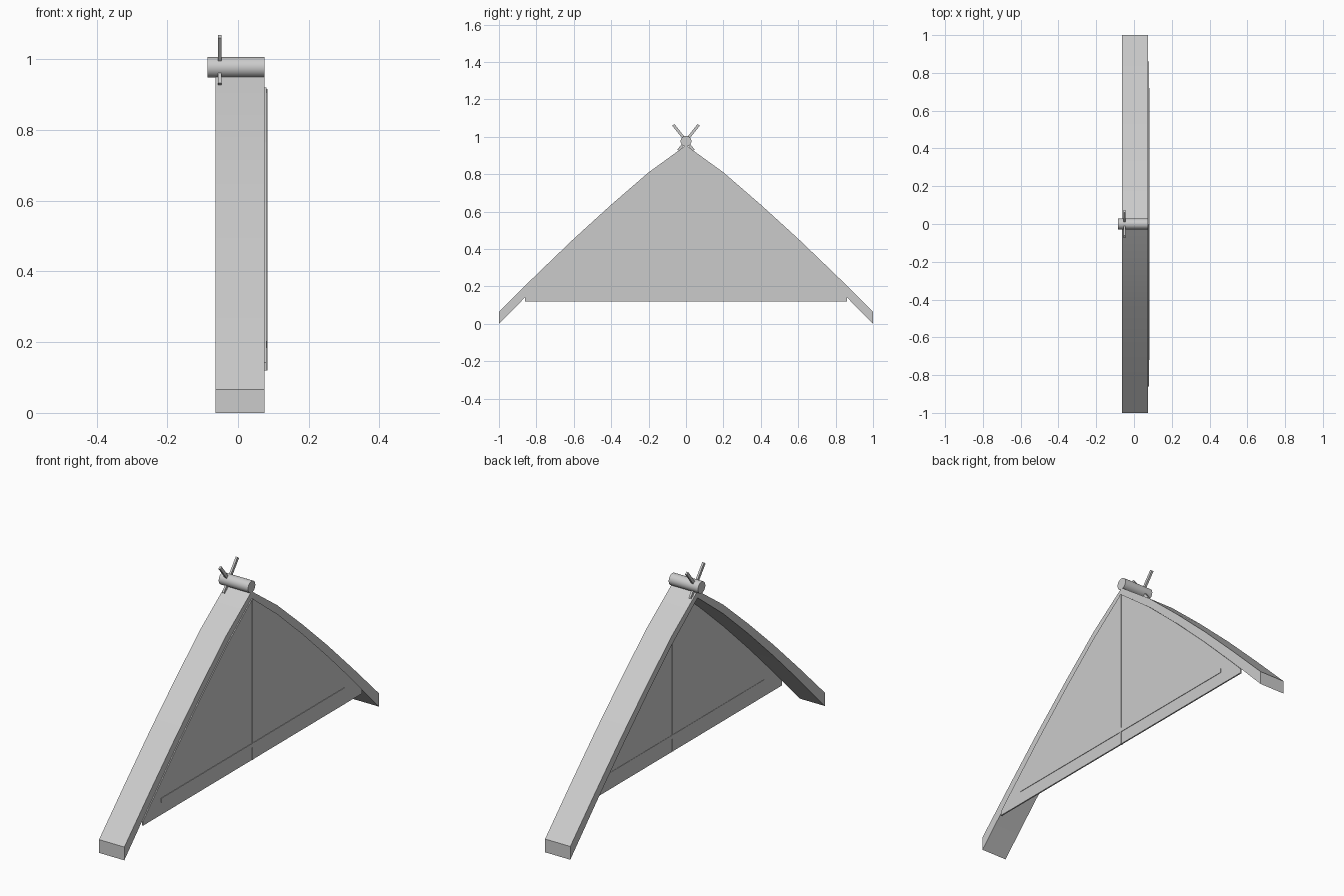
import bpy, bmesh, math

if "Cube" in bpy.data.objects:
    bpy.data.objects.remove(bpy.data.objects["Cube"])


def prism(name, profile, x0, x1, smooth=False):
    """Extrude a closed (y, z) profile along x."""
    bm = bmesh.new()
    face = bm.faces.new([bm.verts.new((x0, y, z)) for y, z in profile])
    ext = bmesh.ops.extrude_face_region(bm, geom=[face])
    moved = [v for v in ext["geom"] if isinstance(v, bmesh.types.BMVert)]
    bmesh.ops.translate(bm, verts=moved, vec=(x1 - x0, 0, 0))
    bmesh.ops.recalc_face_normals(bm, faces=bm.faces)
    mesh = bpy.data.meshes.new(name)
    bm.to_mesh(mesh)
    bm.free()
    ob = bpy.data.objects.new(name, mesh)
    bpy.context.collection.objects.link(ob)
    if smooth:
        smooth_by_angle(ob)
    return ob


def smooth_by_angle(ob):
    bpy.ops.object.select_all(action='DESELECT')
    ob.select_set(True)
    bpy.context.view_layer.objects.active = ob
    bpy.ops.object.shade_smooth_by_angle(angle=math.radians(30))


def rect(y0, y1, z0, z1):
    return [(y0, z0), (y1, z0), (y1, z1), (y0, z1)]


def mirrored(half):
    """Half profile starting at y = 0, completed on the -y side."""
    return [(-y, z) for y, z in reversed(half[1:])] + half


# Curved gable roof: outer and under lines
outer = [(0, .955), (.2, .81), (.4, .637), (.6, .455), (.8, .263), (1, .066)]
under = [(0, .92), (.2, .765), (.4, .588), (.6, .4), (.8, .203), (1, 0)]
prism("roof", mirrored(outer) + mirrored(under)[::-1], -.064, .075, True)

# Gable wall closing the +x side
wall = under[:-1] + [(.86, .142), (.86, .12)]
prism("gable_wall", mirrored(wall), .073, .08)

# Thin battens on the wall: post and crossbar
prism("gable_post", rect(-.004, .004, .12, .916), .071, .083)
prism("gable_crossbar", rect(-.72, .72, .183, .203), .0715, .0825)

# Ridge log
bpy.ops.mesh.primitive_cylinder_add(
    vertices=24, radius=.029, depth=.161,
    location=(-.0055, 0, .977), rotation=(0, math.pi / 2, 0))
log = bpy.context.object
log.name = "ridge_log"
smooth_by_angle(log)

# Crossed finials near the -x end of the log
for side, label in ((1, "right"), (-1, "left")):
    board = [(-.046, .932), (-.034, .924), (.074, 1.06), (.062, 1.069)]
    prism("crossed_finial_" + label, [(side * y, z) for y, z in board],
          -.056, -.046)
